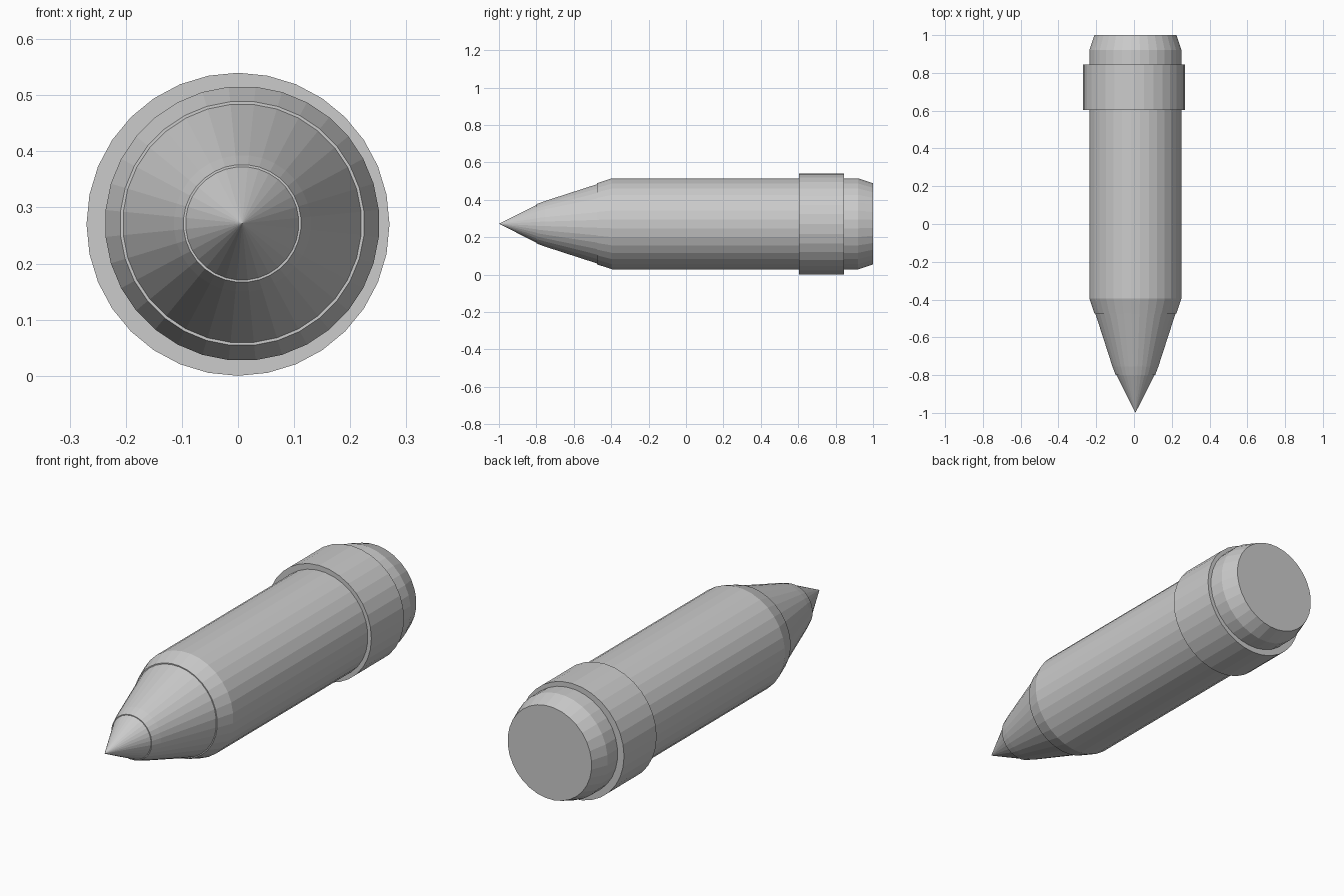
import bpy, bmesh, math

if "Cube" in bpy.data.objects:
    bpy.data.objects.remove(bpy.data.objects["Cube"])

SIDES = 32


def lathe(name, profile, cx, cz, phase=0.0):
    """Capped solid of revolution around the y axis; profile is (y, radius)."""
    bm = bmesh.new()
    rings = []
    for y, r in profile:
        if r == 0:
            rings.append([bm.verts.new((cx, y, cz))])
            continue
        angles = [(i + phase) * 2 * math.pi / SIDES for i in range(SIDES)]
        rings.append([bm.verts.new((cx + r * math.sin(a), y, cz + r * math.cos(a)))
                      for a in angles])
    for a, b in zip(rings, rings[1:]):
        for i in range(SIDES):
            j = (i + 1) % SIDES
            if len(a) == 1:
                bm.faces.new((a[0], b[i], b[j]))
            else:
                bm.faces.new((a[i], b[i], b[j], a[j]))
    for ring in (rings[0], rings[-1]):
        if len(ring) > 1:
            bm.faces.new(ring)
    bmesh.ops.recalc_face_normals(bm, faces=bm.faces)
    mesh = bpy.data.meshes.new(name)
    bm.to_mesh(mesh)
    bm.free()
    obj = bpy.data.objects.new(name, mesh)
    bpy.context.collection.objects.link(obj)
    return obj


# Barrel with tapered nose and bevelled rear end
lathe("barrel", [(-0.8, 0.105), (-0.755, 0.122), (-0.475, 0.213), (-0.475, 0.218),
                 (-0.395, 0.2447), (0.92, 0.2447), (1.0, 0.218)],
      0.0075, 0.2715, 0.5)

# Pointed tip
lathe("tip", [(-1.0, 0), (-0.8, 0.101)], 0.0075, 0.2715, 0.5)

# Wide band near the rear
lathe("collar", [(0.603, 0.27), (0.845, 0.27)], 0.0, 0.27)
